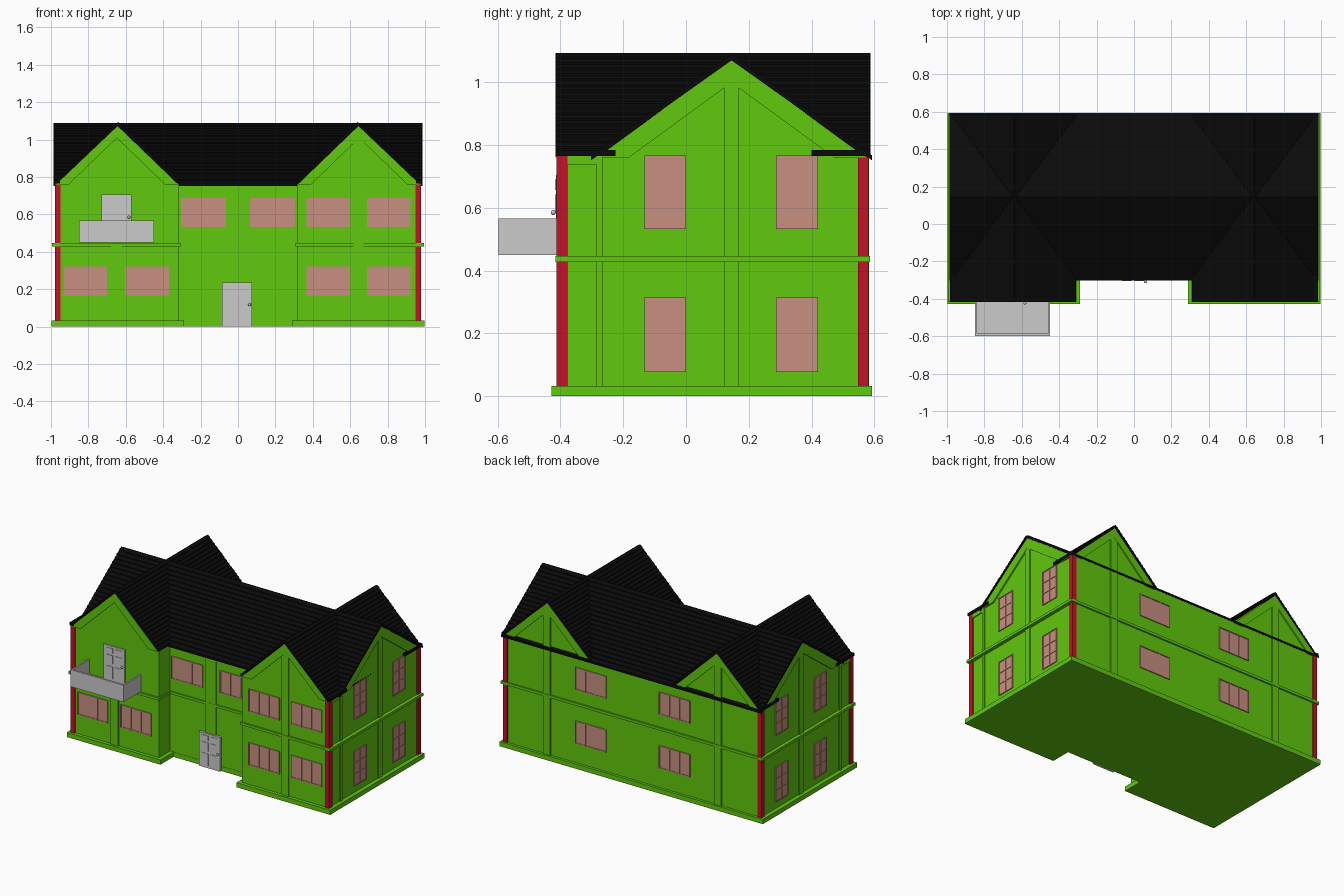
import bpy, bmesh
from mathutils import Vector

if "Cube" in bpy.data.objects:
    bpy.data.objects.remove(bpy.data.objects["Cube"])


def mat(name, col):
    m = bpy.data.materials.new(name)
    m.diffuse_color = (*col, 1)
    m.use_nodes = True
    m.node_tree.nodes["Principled BSDF"].inputs["Base Color"].default_value = m.diffuse_color
    return m


GREEN = mat("green_paint", (0.12, 0.58, 0.004))
RED = mat("red_paint", (0.58, 0.005, 0.02))
PINK = mat("pink_pane", (0.58, 0.28, 0.22))
BLACK = mat("black_shingle", (0.003, 0.003, 0.003))


def prism(name, pts, axis, a, b, m=None):
    """Extrude a 2D profile along an axis from a to b."""
    def at(p, t):
        return {'x': (t, *p), 'y': (p[0], t, p[1]), 'z': (*p, t)}[axis]
    bm = bmesh.new()
    lo = [bm.verts.new(at(p, a)) for p in pts]
    hi = [bm.verts.new(at(p, b)) for p in pts]
    bm.faces.new(lo)
    bm.faces.new(hi)
    n = len(pts)
    for i in range(n):
        j = (i + 1) % n
        bm.faces.new((lo[i], lo[j], hi[j], hi[i]))
    bmesh.ops.recalc_face_normals(bm, faces=bm.faces)
    me = bpy.data.meshes.new(name)
    bm.to_mesh(me)
    bm.free()
    ob = bpy.data.objects.new(name, me)
    bpy.context.collection.objects.link(ob)
    if m:
        me.materials.append(m)
    return ob


def box(name, x, y, z, m=None):
    return prism(name, [(x[0], y[0]), (x[1], y[0]), (x[1], y[1]), (x[0], y[1])], 'z', z[0], z[1], m)


def panel(name, axis, plane, out, u, z, m=None):
    """Thin board lying on a wall plane, sticking out by a signed amount."""
    d = (plane - out, plane + out)
    return box(name, d, u, z, m) if axis == 'x' else box(name, u, d, z, m)


def window(axis, plane, s, u, z, nx, nz):
    panel("window_pane", axis, plane, s * 0.003, u, z, PINK)
    t = 0.006
    for i in range(nx + 1):
        c = u[0] + t / 2 + (u[1] - u[0] - t) * i / nx
        panel("window_mullion", axis, plane, s * 0.007, (c - t / 2, c + t / 2), z, PINK)
    for i in range(nz + 1):
        c = z[0] + t / 2 + (z[1] - z[0] - t) * i / nz
        panel("window_bar", axis, plane, s * 0.0065, u, (c - t / 2, c + t / 2), PINK)


def roof(name, axis, c, half, top, eave, a, b, rows=18):
    """Gable roof shell with stepped shingle rows."""
    side = []
    for i in range(rows):
        f, g = i / rows, (i + 1) / rows
        side.append((f * half, top - f * (top - eave)))
        side.append((g * half, top - g * (top - eave) + 0.006))
    pts = [(c - u, z) for u, z in reversed(side)] + [(c + u, z) for u, z in side[1:]]
    pts += [(c + half, eave - 0.01), (c, top - 0.018), (c - half, eave - 0.01)]
    prism(name, pts, axis, a, b, BLACK)


def chevron(name, axis, c, half, top, base, drop, a, b):
    k = (top - base) / half
    h2 = half - drop / k
    prism(name, [(c - half, base), (c, top), (c + half, base), (c + h2, base),
                 (c, top - drop), (c - h2, base)], axis, a, b, GREEN)


SX, FY, CY, BY = 0.97, -0.405, -0.285, 0.575   # side, wing front, centre front, back
WX, RY, IN = 0.648, 0.145, 0.315               # wing ridge x, main ridge y, wing inner x


def plan(ox, fy, cy, by, inner):
    return [(-ox, fy), (-inner, fy), (-inner, cy), (inner, cy),
            (inner, fy), (ox, fy), (ox, by), (-ox, by)]


# Walls, plinth, storey band
prism("house_walls", plan(SX, FY, CY, BY, IN), 'z', 0, 0.765, GREEN)
prism("plinth", plan(0.998, -0.428, CY - 0.002, 0.593, 0.288), 'z', 0, 0.032, GREEN)
prism("storey_band", plan(0.994, -0.416, CY - 0.008, 0.586, IN - 0.008), 'z', 0.428, 0.446, GREEN)

# Main gable and roof
prism("main_gable", [(RY - 0.43, 0.76), (RY + 0.43, 0.76), (RY, 1.074)], 'x', -SX, SX, GREEN)
roof("main_roof", 'x', RY, 0.447, 1.088, 0.762, -0.986, 0.986)

for s in (-1, 1):
    c = s * WX
    # Wing gables and roofs
    prism("wing_gable", [(c - 0.322, 0.76), (c + 0.322, 0.76), (c, 1.075)], 'y', FY, BY, GREEN)
    outer, inner = c + s * 0.322, c - s * 0.337
    roof("wing_roof", 'y', (outer + inner) / 2, abs(outer - inner) / 2, 1.093, 0.772, -0.416, 0.588)
    for y in ((-0.416, -0.225), (0.40, 0.588)):
        panel("side_eave", 'x', s * 0.969, s * 0.016, y, (0.765, 0.784), BLACK)
    # Gable boards
    chevron("front_barge_board", 'y', c, 0.33, 1.078, 0.76, 0.07, FY - 0.009, FY)
    chevron("back_barge_board", 'y', c, 0.33, 1.078, 0.76, 0.07, BY, BY + 0.009)
    chevron("side_barge_board", 'x', RY, 0.43, 1.074, 0.76, 0.075, *sorted((s * SX, s * (SX + 0.01))))
    # Red corner posts
    for y in ((-0.412, -0.378), (0.548, 0.581)):
        box("corner_post", sorted((s * 0.948, s * 0.979)), y, (0.03, 0.768), RED)
    # Side timbers and windows
    panel("side_post", 'x', s * SX, s * 0.008, (0.123, 0.168), (0.03, 1.0), GREEN)
    panel("side_post", 'x', s * SX, s * 0.008, (-0.287, -0.266), (0.03, 0.765), GREEN)
    panel("side_rail", 'x', s * SX, s * 0.007, (-0.38, -0.27), (0.738, 0.766), GREEN)
    for y in ((-0.132, 0.0), (0.287, 0.42)):
        for z in ((0.077, 0.314), (0.533, 0.767)):
            window('x', s * SX, s, y, z, 2, 3)
    # Back timbers and windows
    panel("back_post", 'y', BY, 0.008, (c - 0.027, c + 0.027), (0.03, 1.01), GREEN)
    for z in ((0.165, 0.32), (0.533, 0.687)):
        window('y', BY, 1, sorted((s * 0.2, s * 0.435)), z, 3, 1)
    # Centre upper windows
    window('y', CY, -1, sorted((s * 0.065, s * 0.305)), (0.533, 0.687), 3, 1)

# Front wing windows
for x in ((0.365, 0.6), (0.69, 0.922)):
    for z in ((0.165, 0.32), (0.533, 0.687)):
        window('y', FY, -1, x, z, 3, 1)
for x in ((-0.93, -0.7), (-0.605, -0.37)):
    window('y', FY, -1, x, (0.165, 0.32), 3, 1)

# Front timbers
panel("right_wing_post", 'y', FY, -0.008, (0.618, 0.67), (0.03, 1.01), GREEN)
panel("left_wing_post", 'y', FY, -0.008, (-0.68, -0.62), (0.03, 0.43), GREEN)
panel("centre_post", 'y', CY, -0.007, (-0.045, 0.038), (0.2, 0.75), GREEN)
panel("centre_rail", 'y', CY, -0.006, (-IN, IN), (0.738, 0.765), GREEN)


def door(name, x0, plane, z0, z1):
    x1, h = x0 + 0.16, z1 - z0
    panel(name, 'y', plane, -0.010, (x0, x1), (z0, z1))
    for px in (x0 + 0.022, x0 + 0.088):
        for a, b in ((0.08, 0.42), (0.5, 0.74), (0.8, 0.94)):
            panel(name + "_panel", 'y', plane, -0.013, (px, px + 0.05), (z0 + a * h, z0 + b * h))
    bpy.ops.mesh.primitive_uv_sphere_add(segments=12, ring_count=8, radius=0.008,
                                         location=(x1 - 0.013, plane - 0.018, z0 + 0.5 * h))
    bpy.context.object.name = name + "_knob"
    bpy.ops.object.shade_smooth()


door("front_door", -0.085, CY - 0.006, 0.0, 0.235)
door("balcony_door", -0.73, FY, 0.465, 0.705)

# Balcony: floor with three parapet walls
BX0, BX1, BF = -0.85, -0.45, -0.598
box("balcony_floor", (BX0, BX1), (BF, FY), (0.45, 0.466))
box("balcony_front", (BX0, BX1), (BF, BF + 0.013), (0.45, 0.566))
box("balcony_left", (BX0, BX0 + 0.01), (BF, FY), (0.45, 0.566))
box("balcony_right", (BX1 - 0.01, BX1), (BF, FY), (0.45, 0.566))
